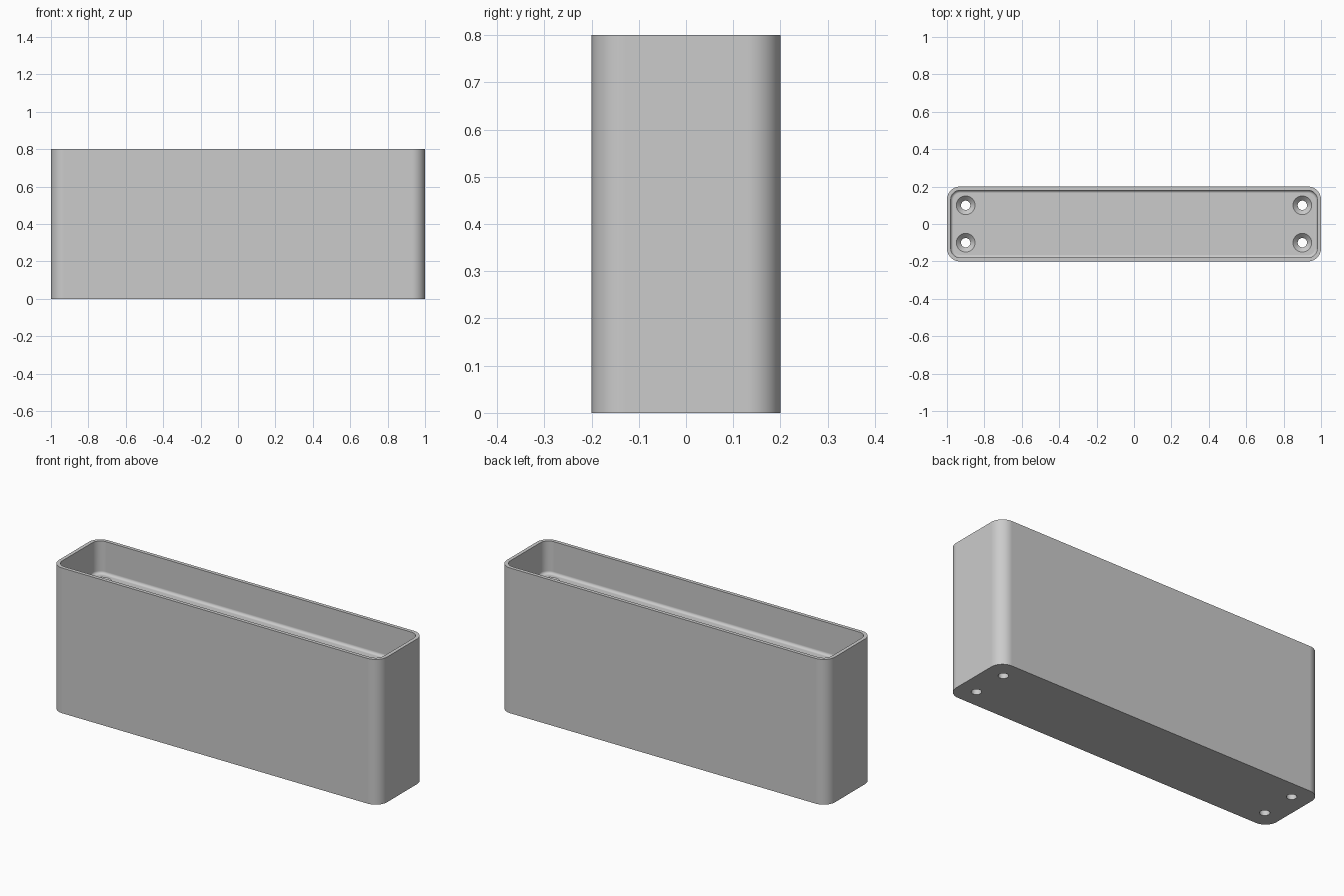
import bpy, bmesh
from math import sin, cos, pi

if "Cube" in bpy.data.objects:
    bpy.data.objects.remove(bpy.data.objects["Cube"], do_unlink=True)

HX, HY, HEIGHT = 1.0, 0.2, 0.8   # half length, half depth, height
CORNER, WALL = 0.07, 0.02
FLOOR, FILLET = 0.62, 0.015      # tray floor level and its edge rounding
ARC = 12

grey = bpy.data.materials.new("plain grey")
grey.use_nodes = True
colour = (0.6, 0.6, 0.6, 1)
grey.diffuse_color = colour
grey.node_tree.nodes["Principled BSDF"].inputs["Base Color"].default_value = colour


def rounded_ring(inset, z):
    """Rounded rectangle, drawn inset from the outer outline."""
    r = CORNER - inset
    pts = []
    for k, (sx, sy) in enumerate([(1, 1), (-1, 1), (-1, -1), (1, -1)]):
        for i in range(ARC + 1):
            a = (k + i / ARC) * pi / 2
            pts.append((sx * (HX - CORNER) + r * cos(a),
                        sy * (HY - CORNER) + r * sin(a), z))
    return pts


def circle_ring(x, y, r, z, n=48):
    return [(x + r * cos(2 * pi * i / n), y + r * sin(2 * pi * i / n), z)
            for i in range(n)]


def loft(bm, rings):
    """Skin a stack of rings and cap both ends."""
    loops = [[bm.verts.new(p) for p in ring] for ring in rings]
    n = len(loops[0])
    for a, b in zip(loops, loops[1:]):
        for i in range(n):
            j = (i + 1) % n
            bm.faces.new((a[i], a[j], b[j], b[i]))
    bm.faces.new(loops[0][::-1])
    bm.faces.new(loops[-1])


def make_object(name, bm):
    bmesh.ops.recalc_face_normals(bm, faces=bm.faces)
    mesh = bpy.data.meshes.new(name)
    bm.to_mesh(mesh)
    bm.free()
    mesh.materials.append(grey)
    obj = bpy.data.objects.new(name, mesh)
    bpy.context.collection.objects.link(obj)
    return obj


# Body: outer wall, rim, inner wall, rounded floor edge
bm = bmesh.new()
rings = [rounded_ring(0, 0), rounded_ring(0, HEIGHT), rounded_ring(WALL, HEIGHT)]
for i in range(7):
    a = i / 6 * pi / 2
    rings.append(rounded_ring(WALL + FILLET * (1 - cos(a)),
                              FLOOR + FILLET * (1 - sin(a))))
loft(bm, rings)
body = make_object("tray_body", bm)

# Countersunk screw holes
bm = bmesh.new()
for x in (-0.9, 0.9):
    for y in (-0.1, 0.1):
        loft(bm, [circle_ring(x, y, r, z) for r, z in
                  [(0.025, -0.1), (0.025, FLOOR - 0.025),
                   (0.05, FLOOR), (0.05, FLOOR + 0.05)]])
cutter = make_object("screw_hole_cutter", bm)
cutter.hide_render = True

cut = body.modifiers.new("screw holes", 'BOOLEAN')
cut.operation = 'DIFFERENCE'
cut.solver = 'EXACT'
cut.object = cutter
bpy.ops.object.select_all(action='DESELECT')
body.select_set(True)
bpy.context.view_layer.objects.active = body
bpy.ops.object.modifier_apply(modifier=cut.name)
bpy.data.objects.remove(cutter, do_unlink=True)

# Smooth rounded corners, crisp rims
bpy.ops.object.shade_smooth_by_angle(angle=pi / 6)
weighted = body.modifiers.new("flat walls", 'WEIGHTED_NORMAL')
weighted.keep_sharp = True
